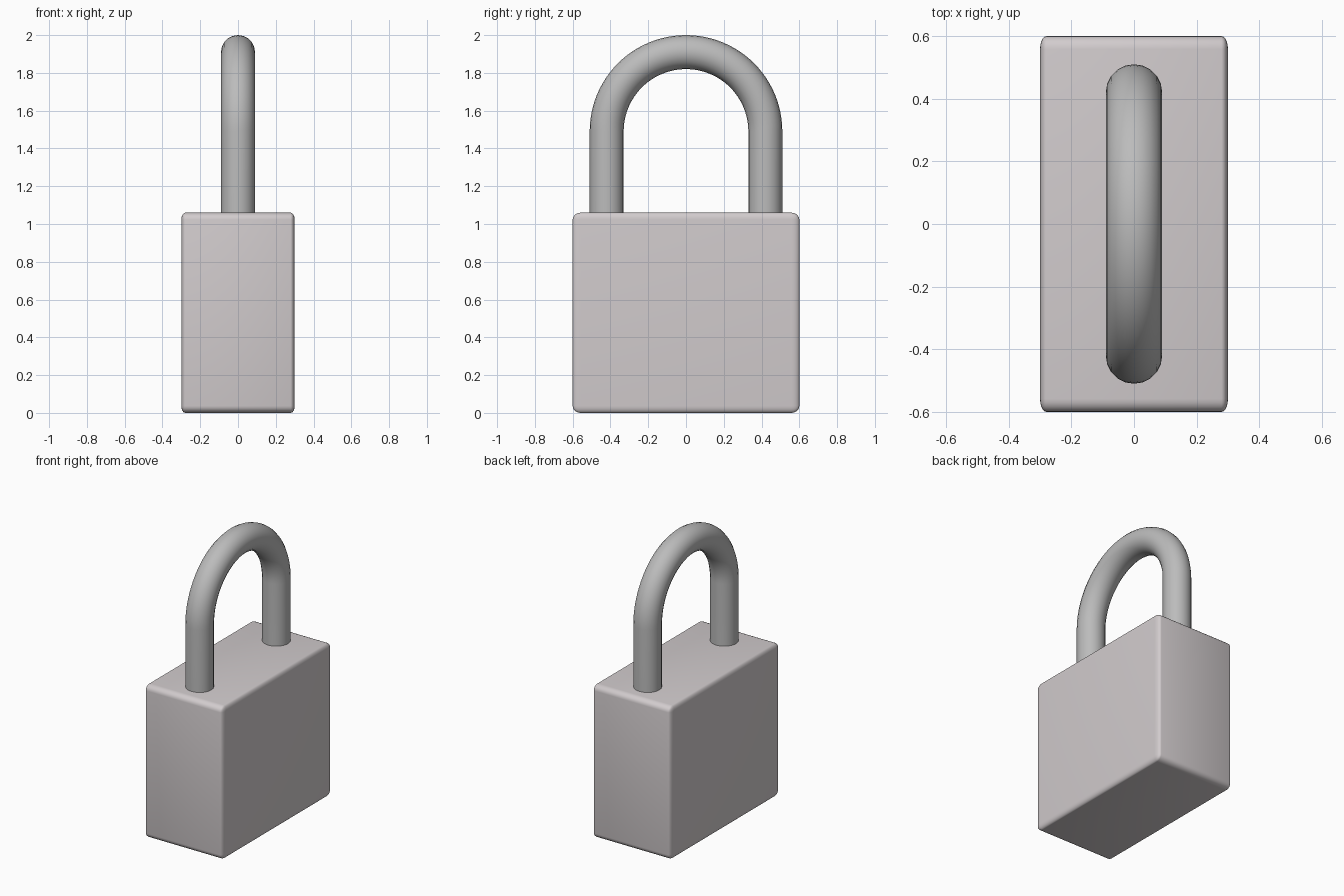
import bpy
import math

if "Cube" in bpy.data.objects:
    bpy.data.objects.remove(bpy.data.objects["Cube"])


def colour(obj, name, rgb):
    mat = bpy.data.materials.new(name)
    mat.diffuse_color = (*rgb, 1)
    mat.use_nodes = True
    mat.node_tree.nodes["Principled BSDF"].inputs["Base Color"].default_value = mat.diffuse_color
    obj.data.materials.append(mat)


def activate(obj):
    bpy.ops.object.select_all(action='DESELECT')
    obj.select_set(True)
    bpy.context.view_layer.objects.active = obj


# Body: softly bevelled block, bevelled before scaling so edges stretch with it
bpy.ops.mesh.primitive_cube_add(size=1, location=(0, 0, 0.53))
body = bpy.context.object
body.name = "lock_body"
bevel = body.modifiers.new("rounded_edges", 'BEVEL')
bevel.width = 0.035
bevel.segments = 5
bpy.ops.object.modifier_apply(modifier=bevel.name)
body.scale = (0.6, 1.2, 1.06)
bpy.ops.object.transform_apply(location=False, rotation=False, scale=True)
bpy.ops.object.shade_smooth_by_angle(angle=math.radians(35))
colour(body, "body_metal", (0.64, 0.60, 0.61))

# Shackle: round bar swept along two legs and a half circle
R, TUBE, SPRING, STEPS = 0.42, 0.09, 1.49, 48
path = [(0, R, 1.0)]
for i in range(STEPS + 1):
    a = math.pi * i / STEPS
    path.append((0, R * math.cos(a), SPRING + R * math.sin(a)))
path.append((0, -R, 1.0))

curve = bpy.data.curves.new("shackle", 'CURVE')
curve.dimensions = '3D'
curve.bevel_depth = TUBE
curve.bevel_resolution = 8
curve.use_fill_caps = True
spline = curve.splines.new('POLY')
spline.points.add(len(path) - 1)
for point, co in zip(spline.points, path):
    point.co = (*co, 1)
shackle = bpy.data.objects.new("shackle", curve)
bpy.context.collection.objects.link(shackle)
activate(shackle)
bpy.ops.object.convert(target='MESH')
shackle = bpy.context.object
bpy.ops.object.shade_smooth_by_angle(angle=math.radians(35))
colour(shackle, "shackle_steel", (0.5, 0.5, 0.5))
